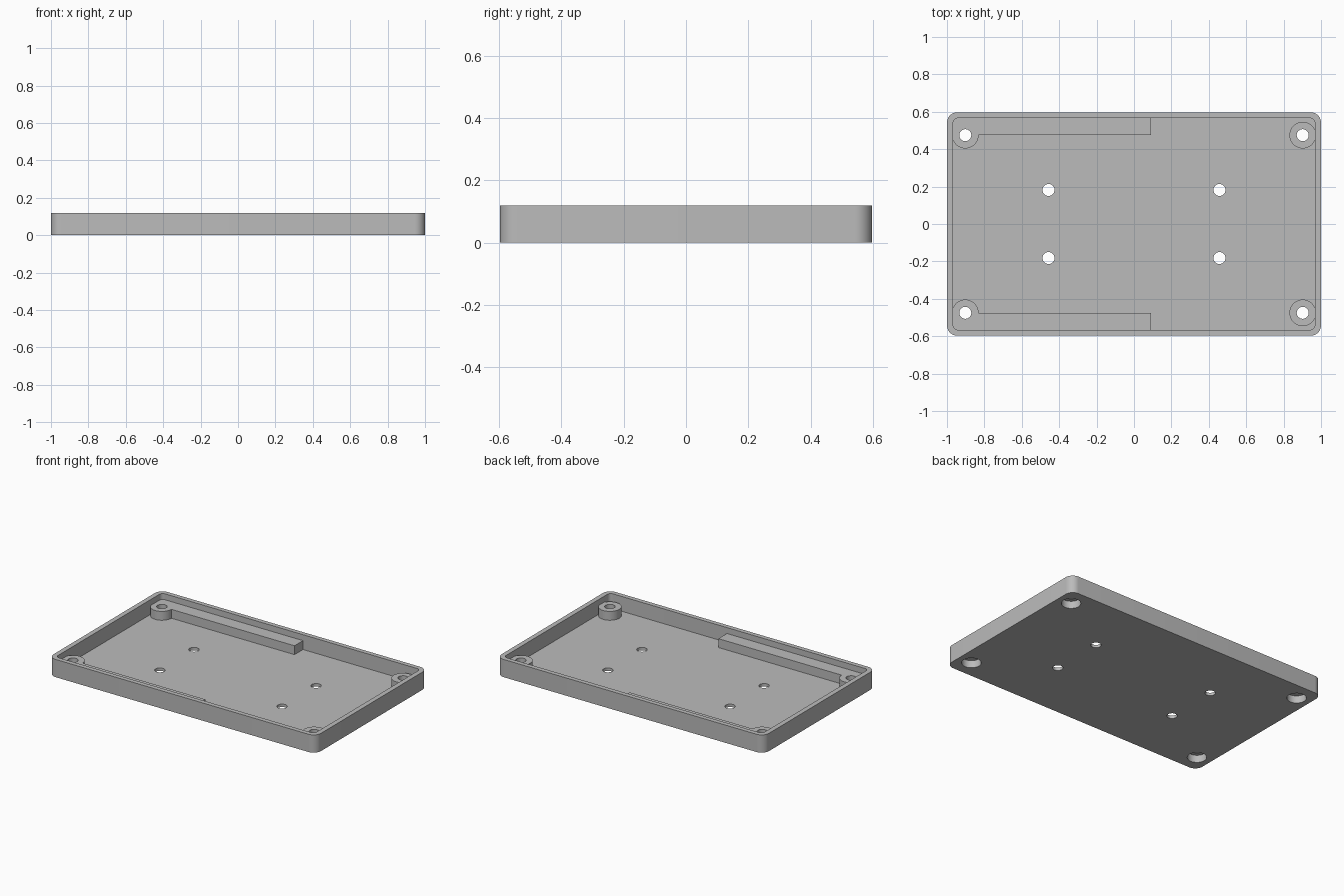
import bpy
import bmesh
from math import cos, sin, pi, radians

cube = bpy.data.objects.get("Cube")
if cube:
    bpy.data.objects.remove(cube, do_unlink=True)

HEIGHT, FLOOR, LEDGE = 0.12, 0.02, 0.08
BOSS_X, BOSS_Y = 0.902, 0.475
CORNERS = [(sx, sy) for sx in (-1, 1) for sy in (-1, 1)]

grey = bpy.data.materials.new("plain grey")
grey.use_nodes = True
grey.diffuse_color = (0.5, 0.5, 0.5, 1)
grey.node_tree.nodes["Principled BSDF"].inputs["Base Color"].default_value = (0.5, 0.5, 0.5, 1)


def prism(name, outline, z0, z1):
    """Extrude a flat outline from z0 to z1."""
    bm = bmesh.new()
    face = bm.faces.new([bm.verts.new((x, y, z0)) for x, y in outline])
    top = bmesh.ops.extrude_face_region(bm, geom=[face])["geom"]
    verts = [v for v in top if isinstance(v, bmesh.types.BMVert)]
    bmesh.ops.translate(bm, verts=verts, vec=(0, 0, z1 - z0))
    bmesh.ops.recalc_face_normals(bm, faces=bm.faces)
    mesh = bpy.data.meshes.new(name)
    bm.to_mesh(mesh)
    bm.free()
    mesh.materials.append(grey)
    obj = bpy.data.objects.new(name, mesh)
    bpy.context.collection.objects.link(obj)
    return obj


def circle(x, y, r, n=48):
    return [(x + r * cos(2 * pi * i / n), y + r * sin(2 * pi * i / n)) for i in range(n)]


def rounded_rect(hx, hy, r, n=10):
    points = []
    for q, (sx, sy) in enumerate([(1, 1), (-1, 1), (-1, -1), (1, -1)]):
        for i in range(n + 1):
            a = (q + i / n) * pi / 2
            points.append((sx * (hx - r) + r * cos(a), sy * (hy - r) + r * sin(a)))
    return points


def rect(x0, x1, y0, y1):
    return [(x0, y0), (x1, y0), (x1, y1), (x0, y1)]


def combine(target, tool, operation):
    """Apply a boolean and discard the tool."""
    mod = target.modifiers.new(operation.lower(), "BOOLEAN")
    mod.operation, mod.solver, mod.object = operation, "EXACT", tool
    bpy.ops.object.select_all(action="DESELECT")
    bpy.context.view_layer.objects.active = target
    target.select_set(True)
    bpy.ops.object.modifier_apply(modifier=mod.name)
    bpy.data.objects.remove(tool, do_unlink=True)


# Outer tray block
tray = prism("enclosure_tray", rounded_rect(1, 0.597, 0.055), 0, HEIGHT)

# Cavity that leaves the corner bosses and the two side ledges standing
cavity = prism("cavity", rounded_rect(0.967, 0.566, 0.025), FLOOR, HEIGHT + 0.1)
for sy in (-1, 1):
    ledge = prism("ledge", rect(-1.1, 0.09, *sorted((sy * BOSS_Y, sy * 0.7))), -0.05, LEDGE)
    combine(cavity, ledge, "DIFFERENCE")
for sx, sy in CORNERS:
    boss = prism("boss", circle(sx * BOSS_X, sy * BOSS_Y, 0.071), -0.06, LEDGE)
    combine(cavity, boss, "DIFFERENCE")
combine(tray, cavity, "DIFFERENCE")

# Screw holes, counterbores underneath, and the four floor holes
for sx, sy in CORNERS:
    x, y = sx * BOSS_X, sy * BOSS_Y
    combine(tray, prism("counterbore", circle(x, y, 0.06), -0.1, 0.05), "DIFFERENCE")
    combine(tray, prism("screw_hole", circle(x, y, 0.032), -0.2, 0.3), "DIFFERENCE")
    floor_hole = prism("floor_hole", circle(sx * 0.457, sy * 0.182, 0.032), -0.2, 0.3)
    combine(tray, floor_hole, "DIFFERENCE")

bpy.context.view_layer.objects.active = tray
tray.select_set(True)
bpy.ops.object.shade_smooth_by_angle(angle=radians(30))
